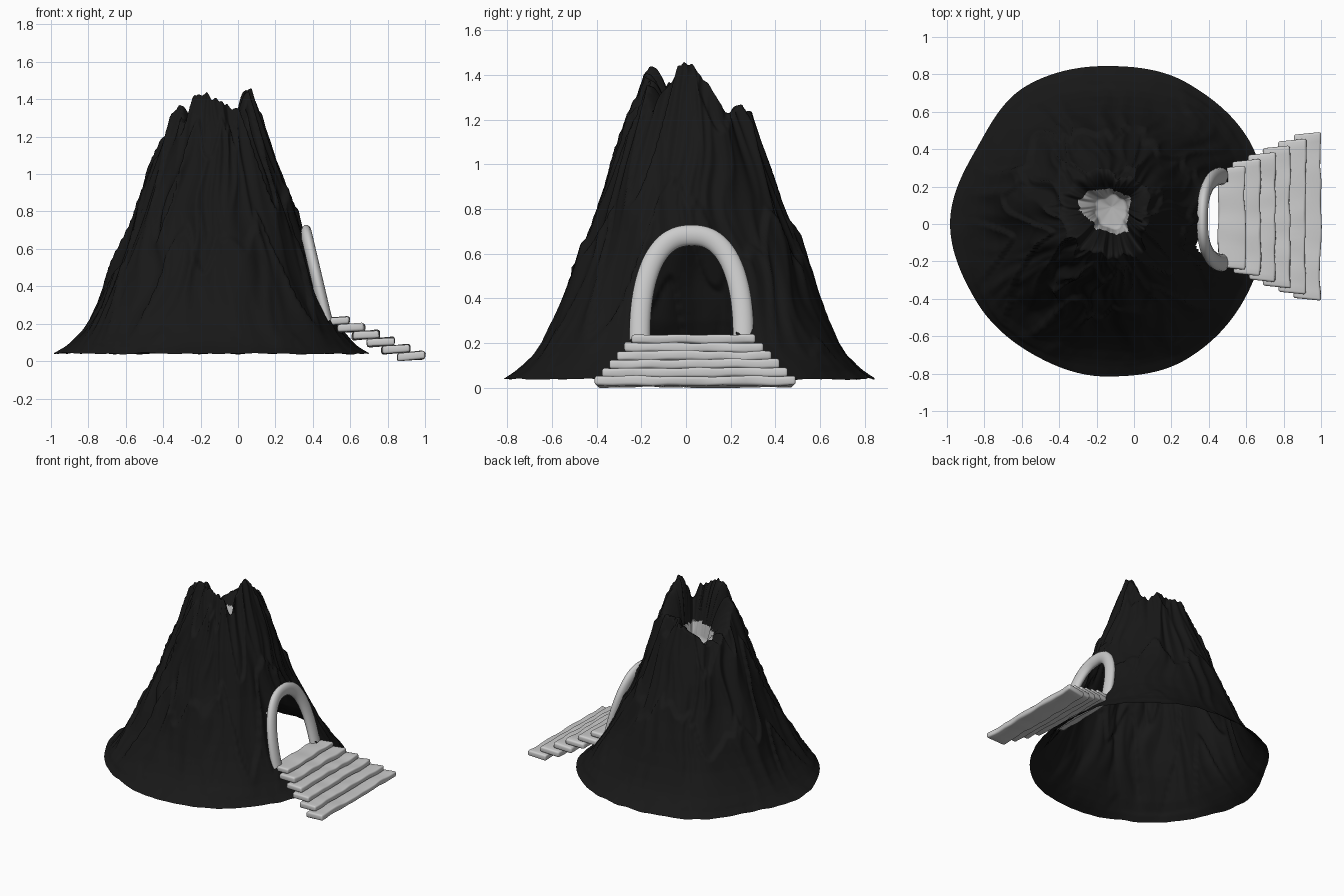
import bpy, bmesh, math
from mathutils import Vector, noise

if "Cube" in bpy.data.objects:
    bpy.data.objects.remove(bpy.data.objects["Cube"])

SEG, ROWS, PIT = 256, 120, 24


def material(name, rgb):
    m = bpy.data.materials.new(name)
    m.diffuse_color = (*rgb, 1)
    m.use_nodes = True
    m.node_tree.nodes["Principled BSDF"].inputs["Base Color"].default_value = m.diffuse_color
    return m


def lerp_table(table, z):
    for (z0, r0), (z1, r1) in zip(table, table[1:]):
        if z <= z1:
            return r0 + (r1 - r0) * (z - z0) / (z1 - z0)
    return table[-1][1]


def around(values, ang):
    """Smoothly blend evenly spaced values around a full turn."""
    f = ang / math.tau * len(values)
    i = int(f)
    t = f - i
    t = t * t * (3 - 2 * t)
    return values[i % len(values)] * (1 - t) + values[(i + 1) % len(values)] * t


def make_object(name, bm, mats=(), angle=50):
    me = bpy.data.meshes.new(name)
    bm.to_mesh(me)
    bm.free()
    for m in mats:
        me.materials.append(m)
    ob = bpy.data.objects.new(name, me)
    bpy.context.collection.objects.link(ob)
    smooth(ob, angle)
    return ob


def smooth(ob, angle=50):
    bpy.ops.object.select_all(action='DESELECT')
    ob.select_set(True)
    bpy.context.view_layer.objects.active = ob
    bpy.ops.object.shade_smooth_by_angle(angle=math.radians(angle))


# Mountain: slope profile, jagged rim heights and base outline
SLOPE = [(.03, .86), (.05, .825), (.075, .785), (.1, .753), (.15, .705), (.2, .668),
         (.3, .613), (.4, .57), (.6, .494), (.8, .422), (1.0, .353), (1.2, .275), (1.47, .175)]
RIM = [1.45, 1.38, 1.28, 1.21, 1.27, 1.25, 1.24, 1.22, 1.17, 1.1, 1.12, 1.16,
       1.2, 1.27, 1.37, 1.27, 1.42, 1.44, 1.4, 1.38, 1.35, 1.25, 1.36, 1.45]
BASE = [1.01, 1.05, 1.03, 1.0, 1.01, .95, .99, .96, .95, .97, 1.0, 1.0]
BULGE = [(.04, 0), (.1, .045), (.2, .055), (.4, .03), (.7, 0), (2, 0)]


def slope_point(a, z, rim):
    c, s = math.cos(a), math.sin(a)
    up = min(1, max(0, (z - .04) / 1.2))
    swirl = .15 * noise.noise(Vector((c * 2, s * 2, z * 3)))
    cw, sw = math.cos(a + swirl), math.sin(a + swirl)
    ridge = .5 - 2 * abs(noise.noise(Vector((cw * 2.6, sw * 2.6, z * .7 + 4))))
    fine = .5 - 2 * abs(noise.noise(Vector((cw * 6, sw * 6, z * 1.3))))
    rough = min(1, up * 5)
    r = lerp_table(SLOPE, z)
    base = around(BASE, a)
    r *= base + (1 - base) * up ** .5
    # fuller lower slopes on the diagonals
    r += lerp_table(BULGE, z) * math.sin(2 * a) ** 2 * (1 if c * s > 0 else .7)
    r *= 1 + rough * ((.03 + .08 * up) * ridge + (.015 + .03 * up) * fine)
    # rock ledges with a short step back above each
    ledge = (z * 1.7 + 1.5 * noise.noise(Vector((c * 2.2, s * 2.2, 9))) + fine * .12) % 1
    ledge = ledge ** 3 if ledge > .06 else 1 - ledge / .06
    r += rough * .022 * (ledge - .3)
    # gullies lead into the low parts of the rim
    r -= .2 * max(0, 1.3 - rim) * up ** 2
    return r


bm = bmesh.new()
rings = [[] for _ in range(ROWS + PIT + 1)]
for k in range(SEG):
    a = math.tau * k / SEG
    c, s = math.cos(a), math.sin(a)
    rim = around(RIM, a) + .03 * noise.noise(Vector((c * 8, s * 8, 2)))
    foot = .01 * noise.noise(Vector((c * 8, s * 8, 5)))
    for i in range(ROWS + 1):
        t = (i / ROWS) ** 1.15
        z = .04 + (rim - .04) * t
        r = slope_point(a, z, rim)
        cx = -.15 + .02 * min(1, z)
        cy = .025 * min(1, z * 2)
        rings[i].append(bm.verts.new((cx + r * c, cy + r * s, z + foot * (1 - t) ** 8)))
    # crater wall and floor
    for i in range(1, PIT + 1):
        t = i / PIT
        q = min(1, t / .75)
        inner = .085 + .025 * noise.noise(Vector((c * 1.5, s * 1.5, 3)))
        rr = r + (inner - r) * q ** .6
        if t > .75:
            rr = inner * (1 - t) / .25 + .002
        zz = rim + (1.0 - rim) * q ** 1.3 - .02 * max(0, t - .75) / .25
        rings[ROWS + i].append(bm.verts.new((-.13 + .01 * t + rr * c,
                                             .025 + .065 * t + rr * s, zz)))
for i, (lo, hi) in enumerate(zip(rings, rings[1:])):
    for k in range(SEG):
        n = (k + 1) % SEG
        f = bm.faces.new((lo[k], lo[n], hi[n], hi[k]))
        if i >= ROWS + 6 and f.calc_center_median().z < 1.12:
            f.material_index = 1
bm.faces.new(rings[-1]).material_index = 1


# Doorway opening through the shell
def in_doorway(p):
    t = (p.z - .2) / .455
    return p.x > .2 and 0 < t < 1 and abs(p.y - .025) < .208 * (1 - t ** 2.5) ** (1 / 2.5)


bmesh.ops.delete(bm, geom=[f for f in bm.faces if in_doorway(f.calc_center_median())],
                 context='FACES')
make_object("mountain", bm, [material("dark_rock", (.009, .009, .009)),
                             material("crater_ash", (.45, .45, .45))], 120)

# Door arch: leaning, slightly flattened tube
FLAT = .65
cu = bpy.data.curves.new("door_arch", 'CURVE')
cu.dimensions = '3D'
cu.bevel_depth = .047
cu.bevel_resolution = 5
cu.use_fill_caps = True
sp = cu.splines.new('POLY')
N = 48
sp.points.add(N)
for i, p in enumerate(sp.points):
    t = math.pi * i / N
    c, s = math.cos(t), max(0, math.sin(t))
    y = .025 + math.copysign(.232 * abs(c) ** (2 / 2.4), c)
    z = .21 + .472 * s ** (2 / 2.4)
    x = .478 - .235 * (z - .2)
    p.co = (x / FLAT, y, z, 1)
arch = bpy.data.objects.new("door_arch", cu)
bpy.context.collection.objects.link(arch)
arch.scale.x = FLAT
bpy.ops.object.select_all(action='DESELECT')
arch.select_set(True)
bpy.context.view_layer.objects.active = arch
bpy.ops.object.convert(target='MESH')
smooth(bpy.context.view_layer.objects.active)

# Steps: worn stone slabs widening towards the ground
for i in range(6):
    x1 = .595 + .0805 * i
    x0 = x1 - .145
    y0, y1 = -.245 - .033 * i, .312 + .036 * i
    top = .24 - .0375 * i
    bm = bmesh.new()
    bmesh.ops.create_cube(bm, size=1)
    for v in bm.verts:
        u, w, h = v.co.x + .5, v.co.y + .5, v.co.z + .5
        inset = .015 * (1 - u)
        v.co = (x0 + (x1 - x0) * u,
                y0 + inset + (y1 - y0 - 2 * inset) * w,
                top - .01 * (1 - u) - .042 * (1 - h))
    bmesh.ops.bevel(bm, geom=bm.edges[:], offset=.012, segments=3, profile=.5,
                    affect='EDGES')
    long_edges = [e for e in bm.edges if abs(e.verts[0].co.y - e.verts[1].co.y) > .2]
    bmesh.ops.subdivide_edges(bm, edges=long_edges, cuts=24, use_grid_fill=True)
    for v in bm.verts:
        p = v.co * 9 + Vector((0, i * 7, 0))
        v.co.x += .01 * noise.noise(p)
        v.co.z = max(0, v.co.z + .008 * noise.noise(p + Vector((3, 1, 8))))
    make_object(f"step_{i + 1}", bm)
